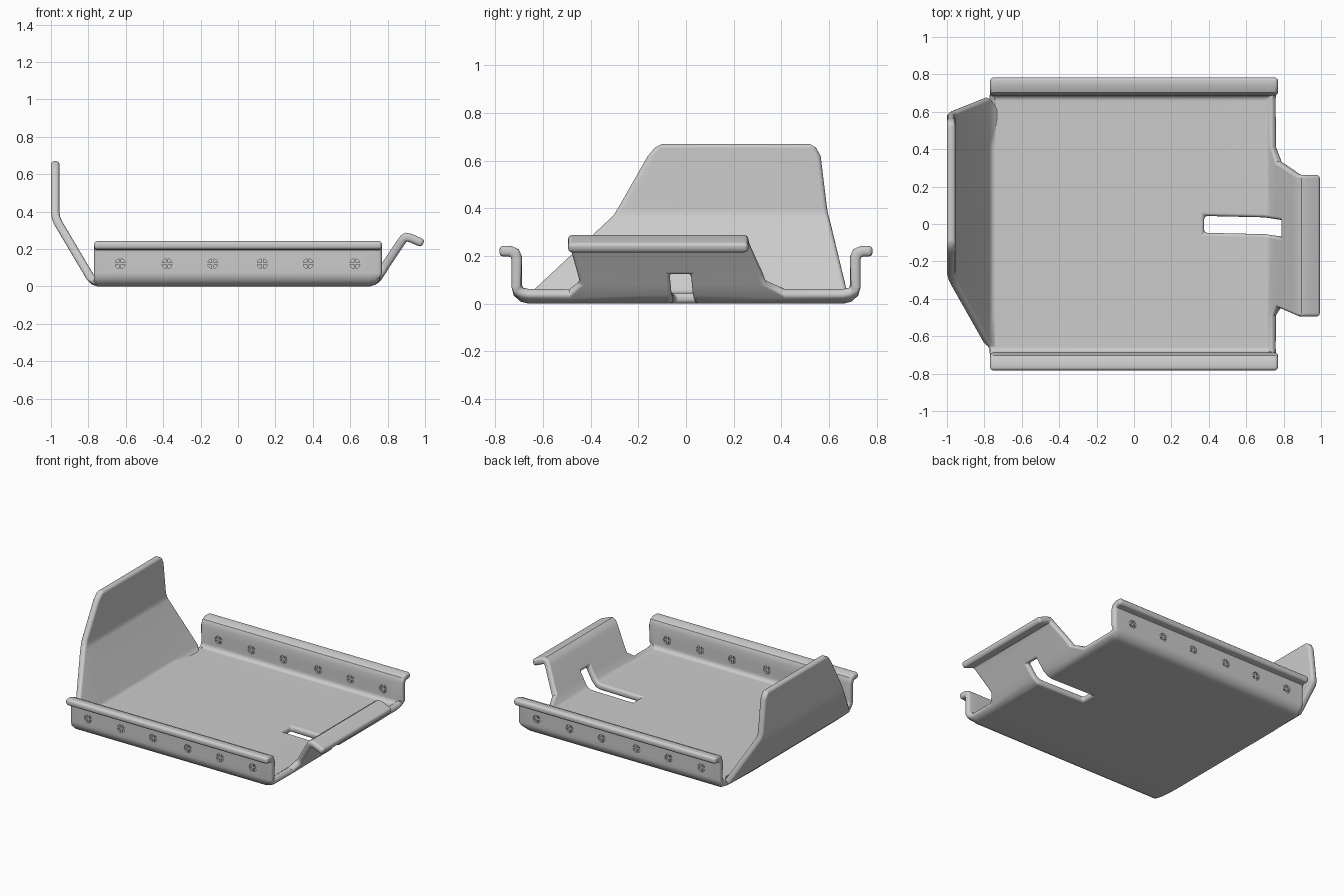
import bpy, bmesh, math
from mathutils import Matrix

if "Cube" in bpy.data.objects:
    bpy.data.objects.remove(bpy.data.objects["Cube"])

T = 0.045            # sheet thickness
Z0 = T / 2           # floor mid-plane height

steel = bpy.data.materials.new("light grey steel")
steel.diffuse_color = (0.60, 0.60, 0.60, 1)
steel.use_nodes = True
steel.node_tree.nodes["Principled BSDF"].inputs["Base Color"].default_value = steel.diffuse_color


def finish(name, bm):
    me = bpy.data.meshes.new(name)
    bm.to_mesh(me)
    bm.free()
    ob = bpy.data.objects.new(name, me)
    bpy.context.collection.objects.link(ob)
    me.materials.append(steel)
    return ob


def select(ob):
    bpy.ops.object.select_all(action='DESELECT')
    ob.select_set(True)
    bpy.context.view_layer.objects.active = ob


# Cross-section (y, z): floor, rounded corner, side wall, outward hook
half = [(0.66, Z0), (0.685, 0.029), (0.703, 0.047), (0.71, 0.0725), (0.71, 0.19),
        (0.719, 0.211), (0.74, 0.22), (0.783, 0.22)]
flat = [(-0.49, Z0), (-0.047, Z0), (0.043, Z0), (0.41, Z0)]
section = [(-y, z) for y, z in reversed(half)] + flat + half
FIRST, LAST = len(half) - 1, len(half) + 4      # floor columns
SLOT = len(half) + 1                            # column left of the slot


def slot_shift(x):
    return -0.15 * min(max(x - 0.65, 0), 0.15)


bm = bmesh.new()


def bridge(a, b, slot=False):
    for i in range(len(a) - 1):
        if a[i] and a[i + 1] and b[i] and b[i + 1] and not (slot and i == SLOT):
            bm.faces.new((a[i], b[i], b[i + 1], a[i + 1]))


# Tray: floor and both side walls, rising slightly at the ends
rows = []
for x, lift, extra in [(-0.77, 0.0075, 0), (-0.745, 0, 0), (0.375, 0, 0),
                       (0.70, 0, 0), (0.725, 0.0075, 0.008), (0.75, 0.0295, 0.02)]:
    row = []
    for i, (y, z) in enumerate(section):
        k = min((z - Z0) / 0.05, 1)
        if i in (SLOT, SLOT + 1):
            y += slot_shift(x)
        row.append(bm.verts.new((x + extra * k, y, z + lift * (1 - k))))
    rows.append(row)
for n in range(len(rows) - 1):
    bridge(rows[n], rows[n + 1], n >= 2)


def extend(start, first, last, profile, slot_rows, flip):
    """Continue the floor columns first..last along (x, z, y_low, y_high) rows."""
    prev = start
    a, b = section[first][0], section[last][0]
    s0, s1 = section[SLOT][0], section[SLOT + 1][0]
    for n, (x, z, lo, hi) in enumerate(profile):
        d = slot_shift(x)
        row = [None] * len(section)
        for i in range(first, last + 1):
            y = section[i][0]
            if i <= SLOT:
                y = lo + (y - a) / (s0 - a) * (s0 + d - lo)
            else:
                y = hi + (y - b) / (s1 - b) * (s1 + d - hi)
            row[i] = bm.verts.new((x, y, z))
        if flip:
            bridge(row, prev, n < slot_rows)
        else:
            bridge(prev, row, n < slot_rows)
        prev = row


# Tall back flange on the left end
extend(rows[0], FIRST, LAST, [
    (-0.79, 0.05, -0.64, 0.675), (-0.963, 0.342, -0.33, 0.605),
    (-0.973, 0.368, -0.305, 0.598), (-0.9775, 0.40, -0.285, 0.592),
    (-0.9775, 0.62, -0.16, 0.565), (-0.9775, 0.655, -0.13, 0.545),
    (-0.9775, 0.67, -0.10, 0.52)], 0, True)

# Folded lip on the right end, with the slot running up into it
extend(rows[-1], FIRST + 1, LAST - 1, [
    (0.775, 0.09, -0.445, 0.335), (0.80, 0.13, -0.455, 0.32),
    (0.87, 0.235, -0.485, 0.272), (0.885, 0.255, -0.493, 0.264),
    (0.90, 0.264, -0.495, 0.262), (0.92, 0.26, -0.495, 0.262),
    (0.99, 0.23, -0.495, 0.262)], 2, False)

bmesh.ops.recalc_face_normals(bm, faces=bm.faces)
tray = finish("folded_tray", bm)

m = tray.modifiers.new("thickness", 'SOLIDIFY')
m.thickness, m.offset, m.use_even_offset = T, 0, True
m = tray.modifiers.new("round_rim", 'BEVEL')
m.width, m.segments, m.limit_method = 0.017, 3, 'ANGLE'
m.angle_limit = math.radians(50)
m.use_clamp_overlap = False

# Screw holes through both walls
XS = [-0.63, -0.38, -0.135, 0.13, 0.375, 0.625]
ZS = 0.122
R = 0.027


def cylinder(b, x, y, r, depth):
    mat = Matrix.Translation((x, y, ZS)) @ Matrix.Rotation(math.pi / 2, 4, 'X')
    bmesh.ops.create_cone(b, cap_ends=True, segments=20, radius1=r, radius2=r,
                          depth=depth, matrix=mat)


bm = bmesh.new()
for x in XS:
    cylinder(bm, x, 0, R, 1.7)
cutter = finish("hole_cutter", bm)
m = tray.modifiers.new("holes", 'BOOLEAN')
m.operation, m.solver, m.object = 'DIFFERENCE', 'EXACT', cutter

select(tray)
bpy.ops.object.convert(target='MESH')
bpy.ops.object.shade_smooth_by_angle(angle=math.radians(40))
m = tray.modifiers.new("even_shading", 'WEIGHTED_NORMAL')
m.keep_sharp = True
bpy.data.objects.remove(cutter)

# Recessed screws with a raised cross
for side, y in (("front", -0.71), ("back", 0.71)):
    bm = bmesh.new()
    for x in XS:
        cylinder(bm, x, y, R + 0.001, 0.022)
        for sx, sz in ((0.054, 0.011), (0.011, 0.054)):
            bmesh.ops.create_cube(bm, size=1, matrix=Matrix.Translation((x, y, ZS))
                                  @ Matrix.Diagonal((sx, 0.04, sz, 1)))
    screws = finish(side + "_screws", bm)
    select(screws)
    bpy.ops.object.shade_smooth_by_angle(angle=math.radians(40))
